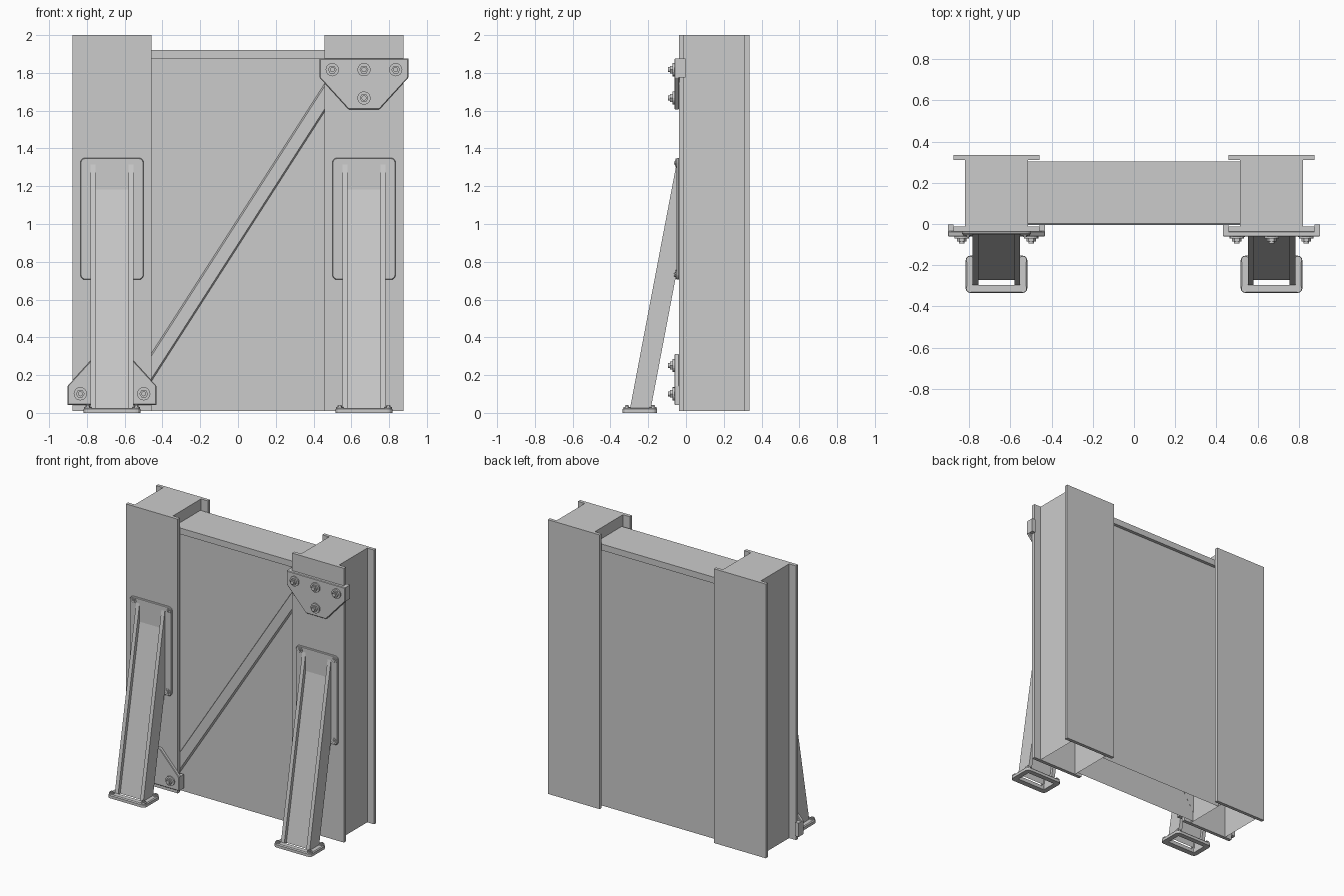
import bpy, bmesh, math

if "Cube" in bpy.data.objects:
    bpy.data.objects.remove(bpy.data.objects["Cube"])

CX = 0.667          # column centre
SLOPE = 0.19        # lean of the props (y per z)


def loft(name, a, b, cap_a=True, cap_b=True, bevel=0.0):
    """Skin two matching loops of 3D points, with optional end caps."""
    bm = bmesh.new()
    va, vb = [bm.verts.new(p) for p in a], [bm.verts.new(p) for p in b]
    n = len(va)
    for i in range(n):
        j = (i + 1) % n
        bm.faces.new((va[i], va[j], vb[j], vb[i]))
    if cap_a:
        bm.faces.new(va[::-1])
    if cap_b:
        bm.faces.new(vb)
    return finish(name, bm, bevel)


def finish(name, bm, bevel=0.0):
    bmesh.ops.recalc_face_normals(bm, faces=bm.faces)
    me = bpy.data.meshes.new(name)
    bm.to_mesh(me)
    bm.free()
    ob = bpy.data.objects.new(name, me)
    bpy.context.collection.objects.link(ob)
    if bevel:
        m = ob.modifiers.new("bevel", 'BEVEL')
        m.width, m.segments = bevel, 1
    return ob


def box(name, x0, x1, y0, y1, z0, z1, open_bottom=False):
    r = [(x0, y0), (x1, y0), (x1, y1), (x0, y1)]
    return loft(name, [(x, y, z0) for x, y in r], [(x, y, z1) for x, y in r],
                cap_a=not open_bottom)


def plate(name, pts, y0, y1, bevel=0.0):
    """Flat plate from an (x, z) outline."""
    return loft(name, [(x, y0, z) for x, z in pts], [(x, y1, z) for x, z in pts], bevel=bevel)


def cut_rect(x0, x1, y0, y1, c):
    """Rectangle with rounded corners."""
    out = []
    for cx, cy, a0 in ((x1 - c, y1 - c, 0), (x0 + c, y1 - c, 90),
                       (x0 + c, y0 + c, 180), (x1 - c, y0 + c, 270)):
        for k in range(4):
            a = math.radians(a0 + 30 * k)
            out.append((cx + c * math.cos(a), cy + c * math.sin(a)))
    return out


def bolt(name, pos, r, h, vertical=False):
    """Washer, hex nut and stud end, facing -y or +z."""
    x, y, z = pos
    for part, n, rr, h0, h1 in (("washer", 16, r, -0.004, h * .3),
                                ("nut", 6, r * .66, h * .3, h * .7),
                                ("stud", 12, r * .38, h * .7, h)):
        loops = []
        for d in (h0, h1):
            c = [(rr * math.cos(2 * math.pi * i / n), rr * math.sin(2 * math.pi * i / n))
                 for i in range(n)]
            loops.append([(x + u, y + v, z + d) if vertical else (x + u, y - d, z + v)
                          for u, v in c])
        loft(name + "_" + part, *loops)


# centre panel: hollow wall, open below, with a cap beam
box("wall_panel", -0.515, 0.515, 0.015, 0.28, 0.01, 1.88, open_bottom=True)
box("top_beam", -0.515, 0.515, 0.002, 0.303, 1.875, 1.92)

# diagonal brace with bevelled long edges
mid = lambda x: 0.955 + 1.557 * x
brace = []
for y, h in ((0.016, 0.075), (-0.006, 0.06)):
    brace.append([(x, y, mid(x) + k * h) for x, k in
                  ((-0.515, -1), (0.515, -1), (0.515, 1), (-0.515, 1))])
loft("diagonal_brace", *brace)

for s, side in ((-1, "left"), (1, "right")):
    c = s * CX

    # column: hollow core between two wide flanges
    box(side + "_column_core", c - 0.153, c + 0.153, -0.012, 0.312, 0.01, 2.0, open_bottom=True)
    box(side + "_front_flange", c - 0.208, c + 0.208, -0.036, -0.011, 0.01, 2.0)
    box(side + "_back_flange", c - 0.208, c + 0.208, 0.311, 0.335, 0.01, 2.0)

    # corner bracket: top right, and upside down at bottom left
    zf = (lambda z: z) if s > 0 else (lambda z: 1.918 - z)
    outline = [(-0.235, 1.875), (0.235, 1.875), (0.235, 1.775),
               (0.082, 1.607), (-0.082, 1.607), (-0.235, 1.775)]
    plate(side + "_bracket_plate", [(c + x, zf(z)) for x, z in outline], -0.061, -0.035, 0.004)
    for k in (-1, 1):
        xs = sorted((c + k * 0.208, c + k * 0.235))
        zs = sorted((zf(1.775), zf(1.875)))
        box(side + "_bracket_lip", *xs, -0.057, -0.003, *zs)
    for x, z in ((-0.168, 1.817), (0, 1.817), (0.168, 1.817), (0, 1.667)):
        bolt(side + "_bracket_bolt", (c + x, -0.061, zf(z)), 0.035, 0.034)

    # prop mounting plate
    plate(side + "_mount_plate", cut_rect(c - 0.168, c + 0.168, 0.705, 1.35, 0.025),
          -0.051, -0.035, 0.004)
    for x in (-0.138, 0.138):
        for z in (0.732, 1.323):
            bolt(side + "_mount_bolt", (c + x, -0.051, z), 0.024, 0.012)

    # leaning prop: H section trimmed flush against the mounting plate
    half, inner = 0.115, 0.088
    f, wf, wb, b = -0.297, -0.272, -0.207, -0.187
    section = [(-half, f), (-inner, f), (-inner, wf), (inner, wf), (inner, f), (half, f),
               (half, b), (inner, b), (inner, wb), (-inner, wb), (-inner, b), (-half, b)]
    low = [(c + x, y, 0.02) for x, y in section]
    high = [(c + x, -0.048, 0.02 + (-0.048 - y) / SLOPE) for x, y in section]
    loft(side + "_prop", low, high, cap_a=False)

    # foot: rounded ring plate, open in the middle
    bm = bmesh.new()
    outer = cut_rect(c - 0.15, c + 0.15, -0.335, -0.153, 0.025)
    hole = cut_rect(c - 0.113, c + 0.113, -0.295, -0.189, 0.004)
    outer_top = cut_rect(c - 0.144, c + 0.144, -0.329, -0.159, 0.022)
    loops = [[bm.verts.new((x, y, z)) for x, y in pts] for pts, z in
             ((hole, 0), (outer, 0), (outer, 0.02), (outer_top, 0.027), (hole, 0.027))]
    for p, q in zip(loops, loops[1:] + loops[:1]):
        for i in range(len(p)):
            j = (i + 1) % len(p)
            bm.faces.new((p[i], p[j], q[j], q[i]))
    finish(side + "_foot", bm)
    for x in (-0.128, 0.128):
        for y in (-0.313, -0.175):
            bolt(side + "_foot_bolt", (c + x, y, 0.027), 0.019, 0.016, vertical=True)
